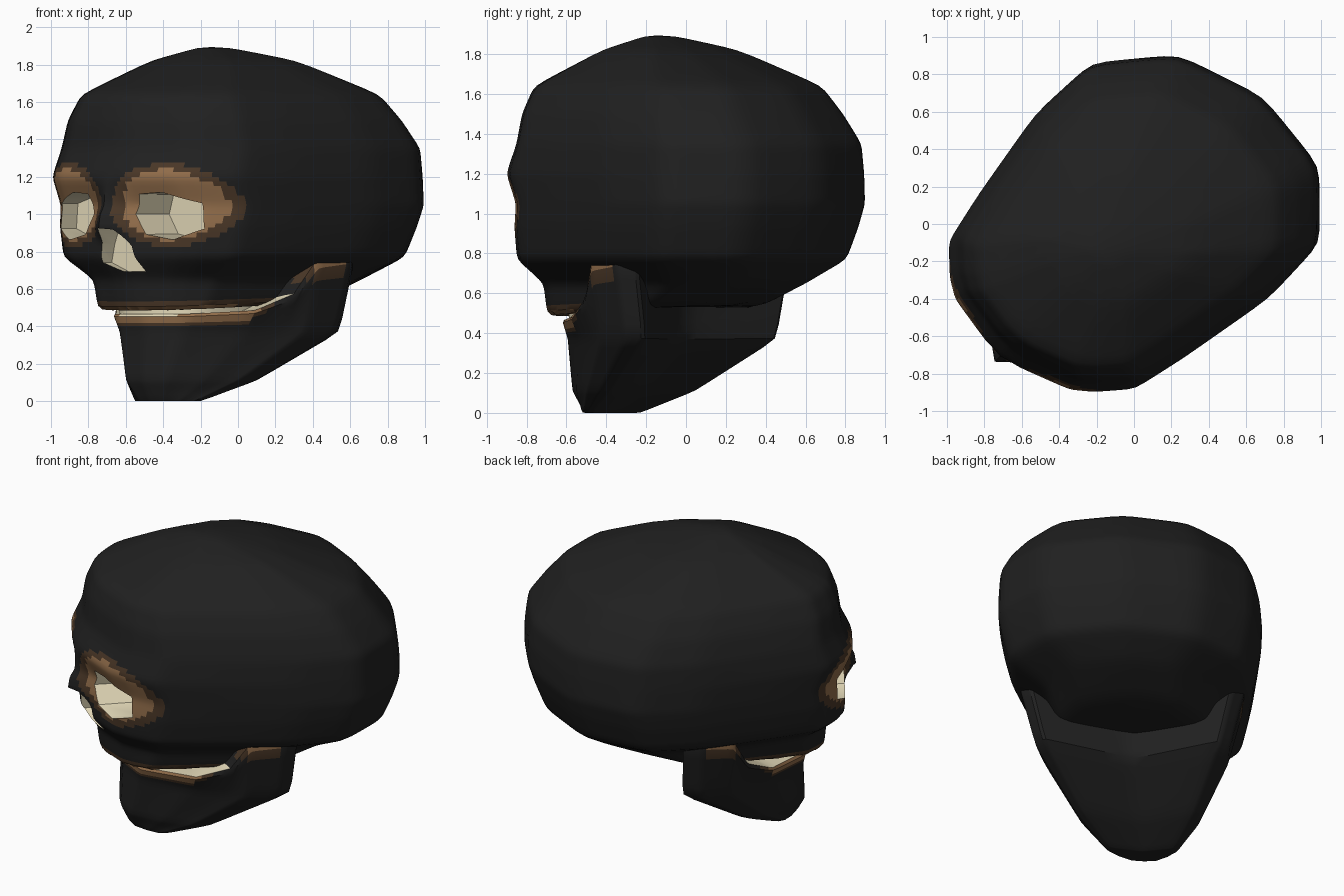
import bpy, bmesh, math
from mathutils import Matrix

if "Cube" in bpy.data.objects:
    bpy.data.objects.remove(bpy.data.objects["Cube"])

def material(name, rgb):
    m = bpy.data.materials.new(name)
    m.diffuse_color = (*rgb, 1)
    m.use_nodes = True
    m.node_tree.nodes["Principled BSDF"].inputs["Base Color"].default_value = m.diffuse_color
    return m

BLACK, BROWN, DARK, CREAM = range(4)
MATS = [material("black", (0.0145, 0.0145, 0.0145)), material("brown", (0.29, 0.155, 0.07)),
        material("dark brown", (0.068, 0.038, 0.02)), material("cream", (0.80, 0.72, 0.50))]

# Parts are modelled facing -y, then turned toward the front left and widened in x
TURN = Matrix(((1.13 * 0.745, 1.13 * 0.667, 0, 0), (-0.667, 0.745, 0, 0), (0, 0, 1, 0), (0, 0, 0, 1)))


def make_object(name, bm):
    bmesh.ops.recalc_face_normals(bm, faces=bm.faces)
    me = bpy.data.meshes.new(name)
    bm.to_mesh(me)
    bm.free()
    for m in MATS:
        me.materials.append(m)
    ob = bpy.data.objects.new(name, me)
    bpy.context.collection.objects.link(ob)
    return ob


def loft(name, outline, rings, top_z, bottom_z, cuts, smooth, rule, shape=None):
    """outline: half outline (width, depth) fractions; rings: (z or z list, y front, y back, half width)."""
    bm = bmesh.new()
    loops = []
    for z, yf, yb, hw in rings:
        zs = z if isinstance(z, list) else [z] * len(outline)
        half = [(w * hw, yf + t * (yb - yf), zz) for (w, t), zz in zip(outline, zs)]
        pts = half + [(-x, y, zz) for x, y, zz in reversed(half[1:-1])]
        loops.append([bm.verts.new(p) for p in pts])
    n = len(loops[0])
    for a, b in zip(loops, loops[1:]):
        for i in range(n):
            j = (i + 1) % n
            bm.faces.new((a[i], a[j], b[j], b[i]))
    for loop, z in ((loops[0], bottom_z), (loops[-1], top_z)):
        c = bm.verts.new((0, sum(v.co.y for v in loop) / n, z))
        for i in range(n):
            bm.faces.new((loop[i], loop[(i + 1) % n], c))
    if cuts:
        bmesh.ops.subdivide_edges(bm, edges=bm.edges[:], cuts=cuts, use_grid_fill=True)
    for _ in range(smooth):
        bmesh.ops.smooth_vert(bm, verts=bm.verts, factor=0.5,
                              use_axis_x=True, use_axis_y=True, use_axis_z=True)
    if shape:
        for v in bm.verts:
            shape(v.co)
    bmesh.ops.recalc_face_normals(bm, faces=bm.faces)
    for f in bm.faces:
        f.material_index = rule(f.calc_center_median(), f.normal)
    return make_object(name, bm)


def prism(name, pts, y0, y1, shrink):
    """Cutter for a face opening, narrowing inward."""
    cx = sum(p[0] for p in pts) / len(pts)
    cz = sum(p[1] for p in pts) / len(pts)
    bm = bmesh.new()
    a = [bm.verts.new((x, y0, z)) for x, z in pts]
    b = [bm.verts.new((cx + (x - cx) * shrink, y1, cz + (z - cz) * shrink)) for x, z in pts]
    bm.faces.new(a)
    bm.faces.new(b[::-1])
    for i in range(len(pts)):
        j = (i + 1) % len(pts)
        bm.faces.new((a[i], b[i], b[j], a[j]))
    for f in bm.faces:
        f.material_index = CREAM
    return make_object(name, bm)


# Nose bridge between the eyes, standing out from the face
def nose_bridge(co):
    if co.y < -0.5 and abs(co.x) < 0.12 and 0.84 < co.z < 1.2:
        side = 1 - abs(co.x) / 0.12
        co.y -= 0.09 * side * min(1, (co.z - 0.84) / 0.08, (1.2 - co.z) / 0.2)


# Colour rules: brown rims around the eye openings and the mouth line
def skull_colour(c, n):
    if c.y < -0.3:
        d = math.hypot((abs(c.x) - 0.31) / 0.275, (c.z - 1.05) / 0.225)
        if d < 1:
            return BROWN if d < 0.84 else DARK
    if c.y < -0.2 and c.z < 0.545:
        return BROWN if c.z < 0.512 else DARK
    return BLACK


def jaw_colour(c, n):
    if c.y > 0.05:
        return BLACK
    rise = min(1, max(0, (c.y + 0.41) / 0.25))
    line = 0.46 + 0.31 * rise
    if n.z > 0.6 and c.z > 0.4:
        return CREAM
    if c.z > line - 0.04 - 0.02 * rise:
        return BROWN
    return DARK if c.z > line - 0.06 - 0.07 * rise else BLACK


# Skull: rings from the upper jaw to the crown
head = [(0, 0), (0.14, 0.005), (0.49, 0.043), (0.62, 0.08), (0.8, 0.156), (0.885, 0.31),
        (1, 0.575), (0.98, 0.775), (0.605, 0.945), (0, 1)]
lip = [0.475 + 0.06 * t for w, t in head]
skull = loft("skull", head, [
    (lip, -0.79, 0.34, 0.42),
    (0.65, -0.81, 0.64, 0.48),
    (0.77, -0.90, 0.82, 0.68),
    (0.93, -0.90, 0.88, 0.72),
    (1.05, -0.88, 0.915, 0.74),
    (1.20, -0.95, 0.915, 0.74),
    (1.35, -0.88, 0.895, 0.73),
    (1.50, -0.86, 0.79, 0.68),
    (1.64, -0.81, 0.68, 0.60),
    (1.82, -0.44, 0.22, 0.32),
], 1.91, 0.53, 5, 3, skull_colour, nose_bridge)

# Eye and nose openings
eye = [(0.13, 1.0), (0.16, 1.11), (0.28, 1.12), (0.45, 1.06), (0.46, 0.92), (0.33, 0.86), (0.19, 0.89)]
nose = [(-0.08, 0.74), (0.03, 0.69), (0.15, 0.69), (0.12, 0.83), (0.05, 0.92), (-0.03, 0.93), (-0.06, 0.84)]
cutters = [prism("eye_cutter", [(s * x, z) for x, z in eye], -1.1, -0.64, 0.96) for s in (1, -1)]
cutters.append(prism("nose_cutter", nose, -1.1, -0.81, 0.97))
bpy.context.view_layer.objects.active = skull
for c in cutters:
    mod = skull.modifiers.new("opening", "BOOLEAN")
    mod.operation = "DIFFERENCE"
    mod.solver = "EXACT"
    mod.object = c
    bpy.ops.object.modifier_apply(modifier=mod.name)
    bpy.data.objects.remove(c)

# Lower jaw with raised rear branches
horseshoe = [(0, 0), (0.35, 0.05), (0.7, 0.35), (0.85, 0.55), (0.95, 0.67), (1, 0.9), (0.9, 1), (0, 0.75)]
jaw = loft("lower_jaw", horseshoe, [
    (0.0, -0.63, -0.47, 0.20),
    (0.11, -0.68, -0.22, 0.35),
    (0.37, -0.67, 0.17, 0.55),
    ([0.468, 0.468, 0.488, 0.58, 0.78, 0.81, 0.81, 0.6], -0.68, 0.19, 0.65),
], 0.46, 0.0, 5, 1, jaw_colour)

# Pale tooth strip showing between the jaws
teeth = loft("teeth", head, [(0.40, -0.65, -0.1, 0.30), (0.55, -0.65, -0.1, 0.32)],
             0.55, 0.40, 0, 0, lambda c, n: CREAM)

for ob in (skull, jaw, teeth):
    ob.data.transform(TURN)
    bpy.ops.object.select_all(action="DESELECT")
    ob.select_set(True)
    bpy.context.view_layer.objects.active = ob
    bpy.ops.object.shade_smooth_by_angle(angle=math.radians(35))
